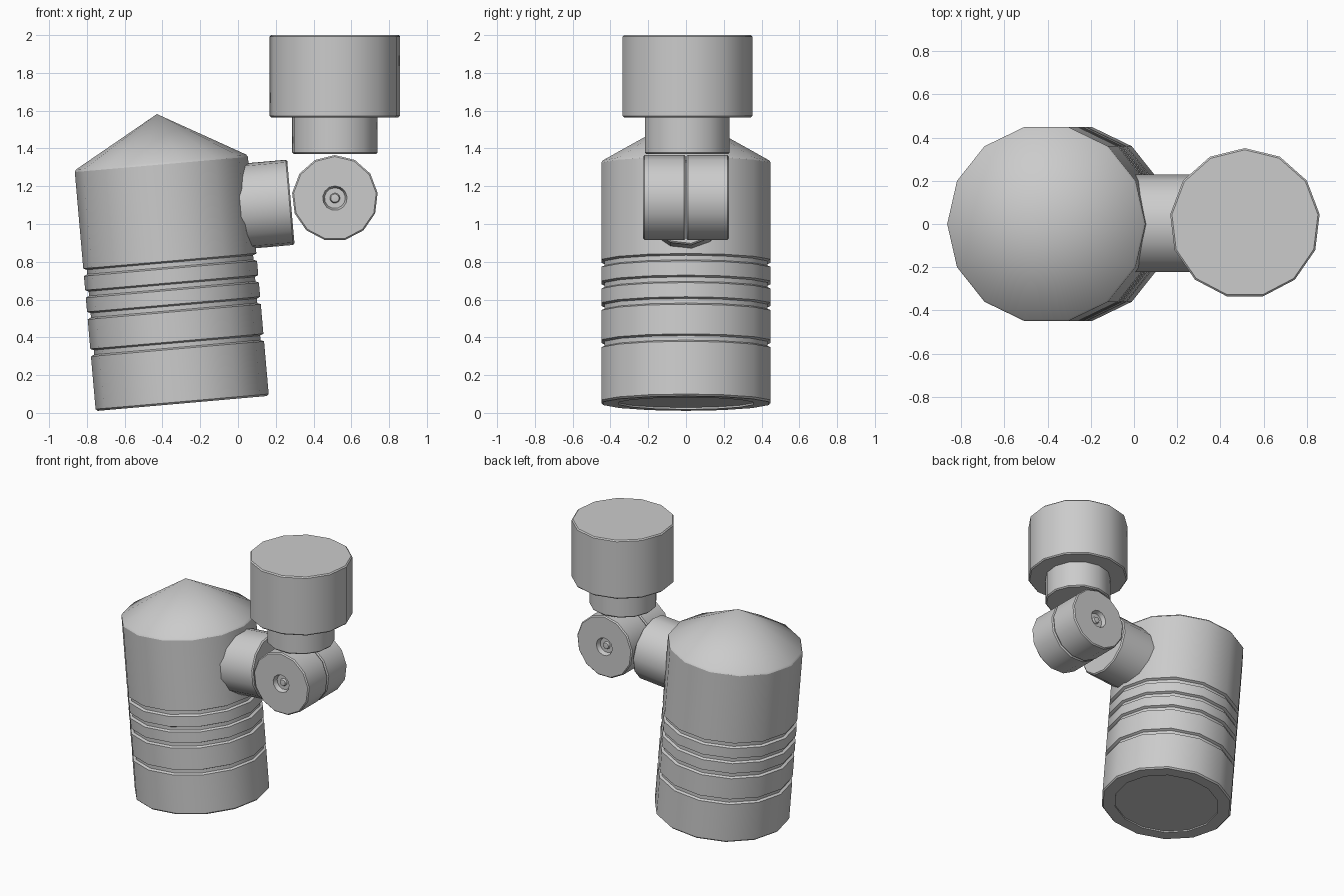
import bpy, bmesh, math
from mathutils import Vector, Matrix

if "Cube" in bpy.data.objects:
    bpy.data.objects.remove(bpy.data.objects["Cube"])


def lathe(name, profile, sides, origin, axis, ref):
    """Revolve (radius, height) points about axis; first vertex column lies along ref."""
    z, x = Vector(axis).normalized(), Vector(ref).normalized()
    m = Matrix((x, z.cross(x), z)).transposed()
    bm = bmesh.new()
    rings = []
    for r, h in profile:
        n = sides if r > 0 else 1
        rings.append([bm.verts.new(m @ Vector((r * math.cos(2 * math.pi * i / sides),
                                               r * math.sin(2 * math.pi * i / sides), h)))
                      for i in range(n)])
    for a, b in zip(rings, rings[1:]):
        for i in range(sides):
            j = (i + 1) % sides
            if len(a) == 1:
                bm.faces.new((a[0], b[j], b[i]))
            elif len(b) == 1:
                bm.faces.new((a[i], a[j], b[0]))
            else:
                bm.faces.new((a[i], a[j], b[j], b[i]))
    for ring in (rings[0], rings[-1]):
        if len(ring) > 1:
            bm.faces.new(ring)
    bmesh.ops.recalc_face_normals(bm, faces=bm.faces)
    mesh = bpy.data.meshes.new(name)
    bm.to_mesh(mesh)
    bm.free()
    ob = bpy.data.objects.new(name, mesh)
    ob.location = origin
    bpy.context.collection.objects.link(ob)
    bpy.ops.object.select_all(action='DESELECT')
    ob.select_set(True)
    bpy.context.view_layer.objects.active = ob
    bpy.ops.object.shade_smooth_by_angle(angle=math.radians(30))
    return ob


def drum(r, h0, h1, b=0.008):
    """Profile of a solid cylinder with bevelled rims."""
    return [(r - b, h0), (r, h0 + b), (r, h1 - b), (r - b, h1)]


tilt = math.radians(5)
up = Vector((-math.sin(tilt), 0, math.cos(tilt)))
out = Vector((math.cos(tilt), 0, math.sin(tilt)))

# Lamp housing: recessed lens, grooved barrel, conical cap
R = 0.46
body = [(0.365, 0.01), (0.365, 0), (R - 0.01, 0), (R, 0.01)]
for lo, hi in ((0.29, 0.33), (0.487, 0.527), (0.602, 0.642), (0.717, 0.757)):
    body += [(R, lo), (R - 0.018, lo + 0.008), (R - 0.018, hi - 0.008), (R, hi)]
body += [(R, 1.27), (R - 0.008, 1.283), (0, 1.538)]
lathe("lamp_housing", body, 14, (-0.295, 0, 0.05), up, out)

# Arm leaving the housing at right angles
lathe("side_arm", drum(0.228, -0.45, 0), 13, (0.28, 0, 1.115), out, (0, 1, 0))

# Pair of pivot discs, each with a screw set in a round recess
for side, label in ((-1, "front"), (1, "back")):
    disc = [(0.22, 0.002), (0.228, 0.01), (0.228, 0.219), (0.22, 0.227), (0.065, 0.227),
            (0.055, 0.195), (0.027, 0.195), (0.022, 0.21), (0, 0.213)]
    lathe("pivot_disc_" + label, disc, 13, (0.513, 0, 1.137), (0, side, 0), (0, 0, 1))

# Neck and mounting cup
lathe("mount_neck", drum(0.228, 1.37, 1.58), 13, (0.513, 0.003, 0), (0, 0, 1), (0, 1, 0))
lathe("mount_cup", drum(0.348, 1.565, 2.0), 13, (0.513, 0.003, 0), (0, 0, 1), (0, 1, 0))
